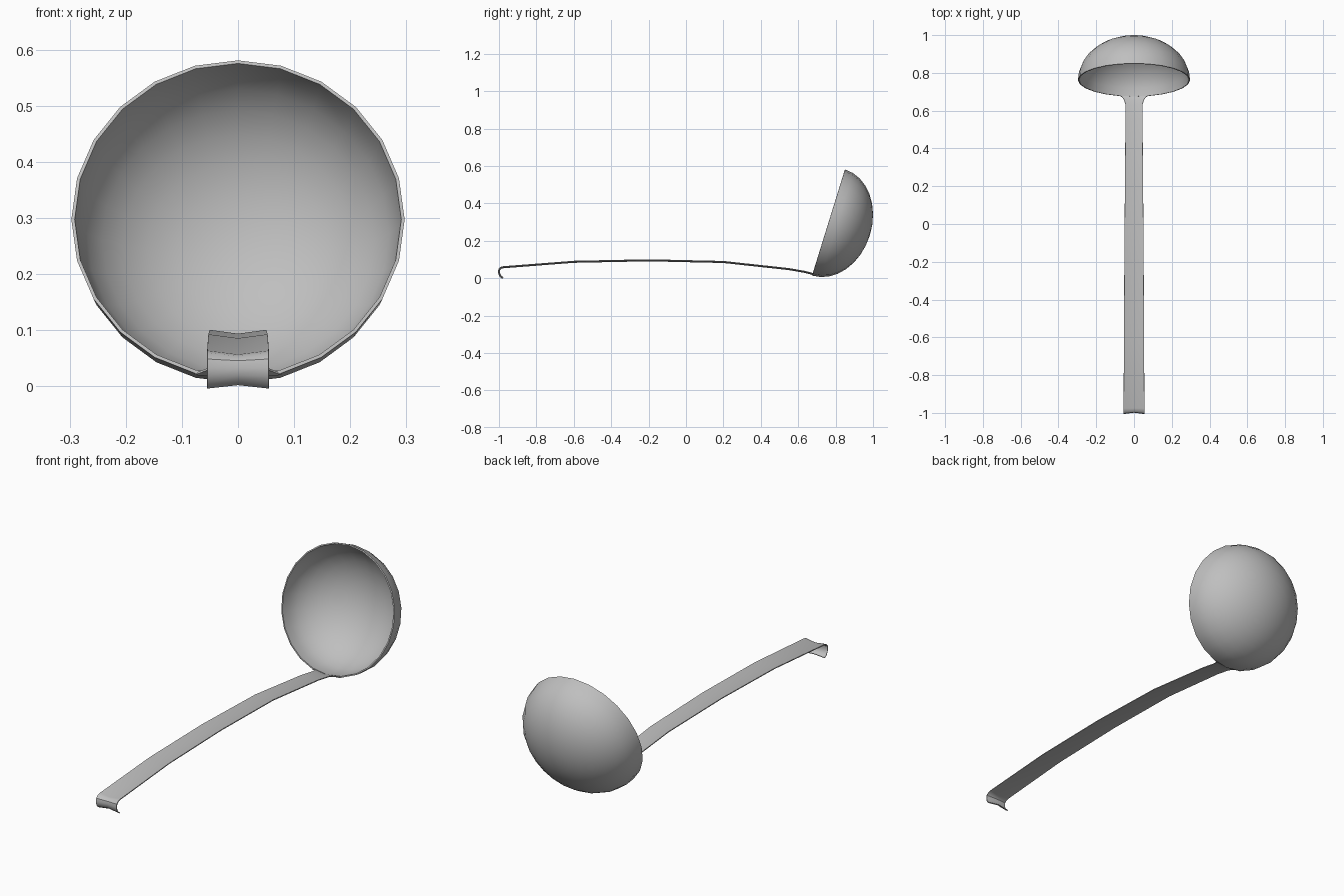
import bpy, bmesh
from mathutils import Matrix, Vector

cube = bpy.data.objects.get("Cube")
if cube:
    bpy.data.objects.remove(cube)

steel = bpy.data.materials.new("brushed_steel")
steel.use_nodes = True
grey = (0.52, 0.52, 0.52, 1)
steel.diffuse_color = grey
steel.node_tree.nodes["Principled BSDF"].inputs["Base Color"].default_value = grey


def finish(bm, name, thickness, offset, angle):
    """Turn the sheet into a thin, smooth-shaded steel object."""
    mesh = bpy.data.meshes.new(name)
    bm.to_mesh(mesh)
    bm.free()
    obj = bpy.data.objects.new(name, mesh)
    bpy.context.collection.objects.link(obj)
    mesh.materials.append(steel)
    mod = obj.modifiers.new("thickness", 'SOLIDIFY')
    mod.thickness = thickness
    mod.offset = offset
    bpy.ops.object.select_all(action='DESELECT')
    obj.select_set(True)
    bpy.context.view_layer.objects.active = obj
    bpy.ops.object.modifier_apply(modifier=mod.name)
    bpy.ops.object.shade_smooth_by_angle(angle=angle)
    return obj


# Bowl: lower half of a flattened sphere, tipped to face forwards
bm = bmesh.new()
bmesh.ops.create_uvsphere(bm, u_segments=24, v_segments=16, radius=1)
upper = [v for v in bm.verts if v.co.z > 0.01]
bmesh.ops.delete(bm, geom=upper, context='VERTS')
tilt = Matrix.Rotation(1.27, 4, 'X')
size = Matrix.Diagonal((0.297, 0.297, 0.231, 1))
bm.transform(Matrix.Translation((0, 0.7625, 0.2975)) @ tilt @ size)
finish(bm, "ladle_bowl", 0.006, -1, 0.7)

# Handle: (y, z, half width) from the hook tip to the flare at the rim
path = [
    (-0.976, 0.004, 0.055), (-0.988, 0.011, 0.055), (-0.994, 0.021, 0.055),
    (-0.997, 0.033, 0.055), (-0.995, 0.045, 0.055), (-0.988, 0.052, 0.055),
    (-0.975, 0.055, 0.055), (-0.6, 0.084, 0.053), (-0.2, 0.092, 0.051),
    (0.2, 0.083, 0.048), (0.55, 0.045, 0.045), (0.63, 0.031, 0.045),
    (0.655, 0.025, 0.052), (0.669, 0.021, 0.063), (0.677, 0.016, 0.077),
]
bm = bmesh.new()
rows = []
for i, (y, z, w) in enumerate(path):
    a, b = path[max(i - 1, 0)], path[min(i + 1, len(path) - 1)]
    along = Vector((0, b[0] - a[0], b[1] - a[1])).normalized()
    lift = Vector((1, 0, 0)).cross(along) * 0.007
    # Shallow channel: both edges stand above the centre line
    rows.append([bm.verts.new(Vector((s * w, y, z)) + abs(s) * lift)
                 for s in (-1, 0, 1)])
for r, q in zip(rows, rows[1:]):
    for k in range(2):
        bm.faces.new((r[k], r[k + 1], q[k + 1], q[k]))
finish(bm, "ladle_handle", 0.004, 0, 0.6)
